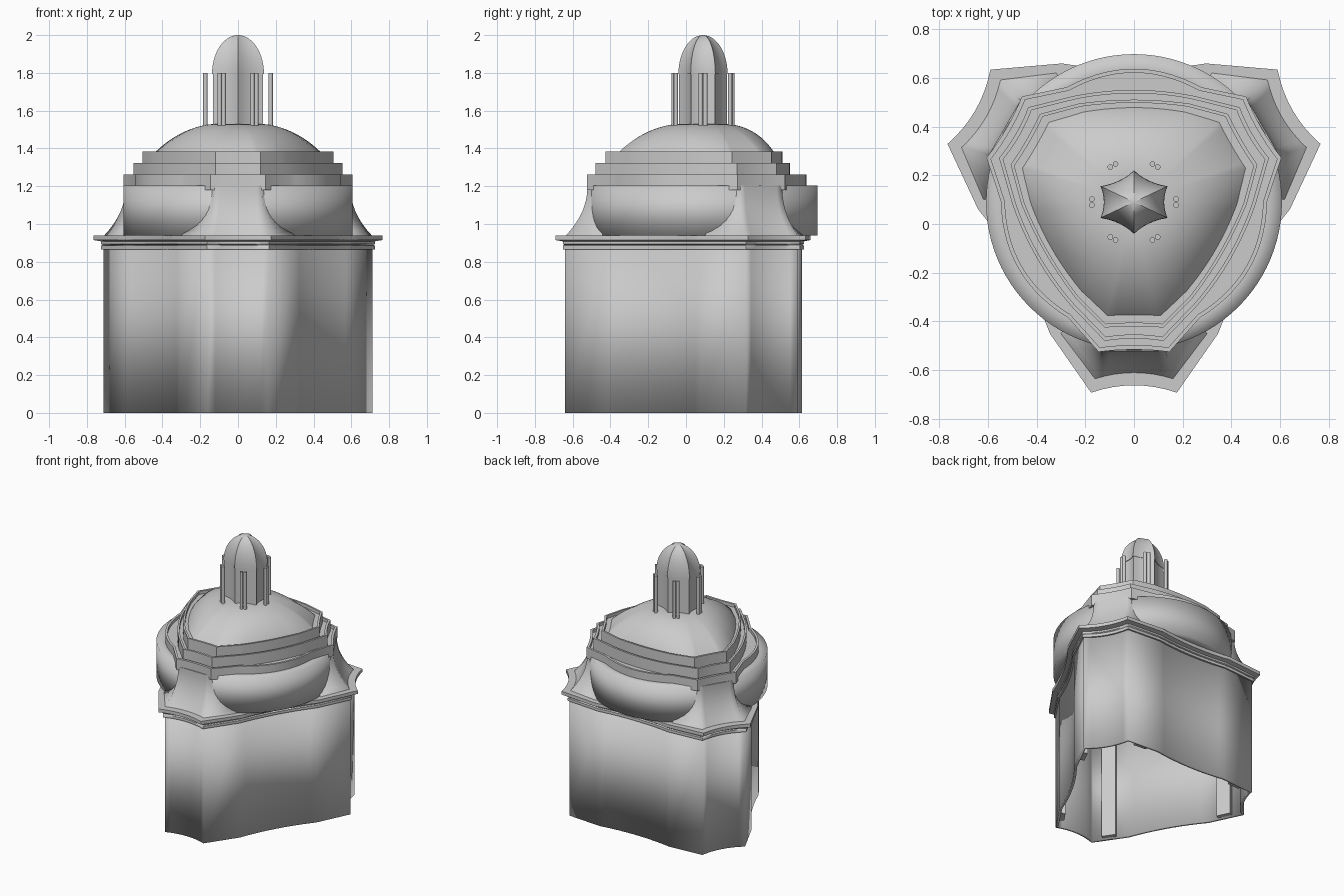
import bpy, math
from mathutils import Vector, Matrix

if "Cube" in bpy.data.objects:
    bpy.data.objects.remove(bpy.data.objects["Cube"], do_unlink=True)

CENTRE_Y = 0.09

stone = bpy.data.materials.new("pale grey stone")
stone.use_nodes = True
grey = (0.6, 0.6, 0.6, 1)
stone.diffuse_color = grey
stone.node_tree.nodes["Principled BSDF"].inputs["Base Color"].default_value = grey


def turn(p, degrees):
    return Matrix.Rotation(math.radians(degrees), 2) @ Vector(p)


def arc(a, mid, b, n):
    """Points of a shallow curve from a through mid to b, without b."""
    a, mid, b = Vector(a), Vector(mid), Vector(b)
    ctrl = 2 * mid - (a + b) / 2
    return [(1 - t) ** 2 * a + 2 * t * (1 - t) * ctrl + t * t * b
            for t in (i / n for i in range(n))]


def plan(tip_w, tip_r, kink_x, kink_y, lobe, sag=0.0):
    """Three-cornered outline: concave tips, angled flanks and curved sides."""
    pts = []
    for k in range(3):
        tip = arc((-tip_w, -tip_r), (0, sag - tip_r), (tip_w, -tip_r), 8)
        side = arc((kink_x, -kink_y), turn((0, -lobe), 60),
                   turn((-kink_x, -kink_y), 120), 14)
        third = tip + [Vector((tip_w, -tip_r))] + side + [turn((-kink_x, -kink_y), 120)]
        pts += [turn(p, 120 * k) for p in third]
    return pts


def circle(r, n):
    return [turn((0, -r), 360 * i / n) for i in range(n)]


def scaled(outline, s):
    return [p * s for p in outline]


def loft(name, rings, caps=True, angle=30):
    """Skin a stack of (outline, height) rings."""
    n = len(rings[0][0])
    verts = [(p.x, p.y, z) for outline, z in rings for p in outline]
    faces = [(r * n + i, r * n + (i + 1) % n, (r + 1) * n + (i + 1) % n, (r + 1) * n + i)
             for r in range(len(rings) - 1) for i in range(n)]
    if caps:
        faces += [tuple(reversed(range(n))), tuple(range(len(verts) - n, len(verts)))]
    me = bpy.data.meshes.new(name)
    me.from_pydata(verts, [], faces)
    me.materials.append(stone)
    me.shade_smooth()
    me.set_sharp_from_angle(angle=math.radians(angle))
    ob = bpy.data.objects.new(name, me)
    ob.location.y = CENTRE_Y
    bpy.context.collection.objects.link(ob)
    return ob


# Open-bottomed lower walls
body = plan(0.16, 0.73, 0.31, 0.51, 0.50, 0.03)
walls = loft("lower_walls", [(body, 0), (body, 0.87)], caps=False, angle=9)
shell = walls.modifiers.new("thickness", "SOLIDIFY")
shell.thickness = 0.02
shell.offset = -1

# Pilasters inside the angled flanks
for k in range(3):
    for side, label in ((-1, "right"), (1, "left")):
        along = Vector((0.15 * side, 0.22)).normalized()
        inward = Vector((-along.y * side, along.x * side))
        mid = Vector((0.235 * side, -0.62)) + inward * 0.015
        foot = [mid - along * 0.05, mid + along * 0.05,
                mid + along * 0.05 + inward * 0.035, mid - along * 0.05 + inward * 0.035]
        foot = [turn(p, 120 * k) for p in (foot if side > 0 else foot[::-1])]
        loft(f"inner_pilaster_{label}_{k + 1}", [(foot, 0.01), (foot, 0.87)])

# Cornice with two thin mouldings under a projecting slab
low = plan(0.165, 0.742, 0.318, 0.518, 0.515, 0.03)
neck = plan(0.162, 0.735, 0.312, 0.512, 0.505, 0.03)
slab = plan(0.176, 0.782, 0.345, 0.54, 0.545, 0.03)
loft("cornice", [(low, 0.865), (low, 0.885), (neck, 0.89), (low, 0.895), (low, 0.908),
                 (slab, 0.915), (slab, 0.94)], angle=50)

# Round drum, softly shaded over its rim
loft("drum", [(circle(0.547, 96), 0.94), (circle(0.607, 96), 0.94),
              (circle(0.607, 96), 1.205), (circle(0.547, 96), 1.205)], angle=100)


# Flared buttress roofs against the drum
def buttress_section(t):
    f = (1 - t) ** 2.2
    tip_w, tip_r = 0.13 + 0.03 * f, 0.612 + 0.113 * f
    root_x, root_y = 0.165 + 0.135 * f, 0.48 + 0.06 * f
    pts = arc((-tip_w, -tip_r), (0, 0.025 * f - tip_r), (tip_w, -tip_r), 8)
    pts += [Vector(p) for p in ((tip_w, -tip_r), (root_x, -root_y),
                                (0.1, -0.3), (-0.1, -0.3), (-root_x, -root_y))]
    return pts


for k, label in enumerate(("front", "back_left", "back_right")):
    steps = [i / 10 for i in range(11)]
    loft(label + "_buttress",
         [([turn(p, 120 * k) for p in buttress_section(t)], 0.94 + 0.265 * t) for t in steps],
         angle=80)

# Three stepped tiers, each a low wall with a narrow lip round a sunken floor
tiers = [("lower_step", (0.145, 0.615, 0.27, 0.475, 0.547, 0.01), 1.205),
         ("middle_step", (0.12, 0.57, 0.255, 0.43, 0.46, 0.01), 1.265),
         ("upper_step", (0.12, 0.515, 0.235, 0.40, 0.42, 0.005), 1.325)]
for name, sizes, z in tiers:
    outline = plan(*sizes)
    inner = scaled(outline, 0.97)
    loft(name, [(outline, z - 0.025), (outline, z + 0.058), (inner, z + 0.058),
                (inner, z + 0.035)])

# Main dome rising from inside the top step, easing from three-cornered to round
base = scaled(plan(*tiers[-1][1]), 0.965)
SPRING = math.radians(55)
rings = []
for i in range(15):
    a = SPRING * (1 - i / 14)
    s = 0.24 + 0.76 * math.sin(a) / math.sin(SPRING)
    height = (math.cos(a) - math.cos(SPRING)) / (1 - math.cos(SPRING))
    round_off = 0.9 * (i / 14)
    rings.append(([p.lerp(p.normalized() * 0.45, round_off) * s for p in base],
                  1.325 + 0.205 * height))
loft("main_dome", rings, angle=40)


# Six-sided lantern with hollowed sides, wider across than deep
def lantern_plan(scale):
    pts = []
    for k in range(6):
        a, b = turn((0, 0.13), 60 * k), turn((0, 0.13), 60 * k + 60)
        pts += arc(a, (a + b) * 0.45, b, 6)
    return [Vector((p.x * 1.22, p.y)) * scale for p in pts]


loft("lantern", [(lantern_plan(0.97), 1.515), (lantern_plan(0.97), 1.8)])
cap = []
for i in range(15):
    a = math.radians(90 * i / 14)
    cap.append((lantern_plan(max(math.cos(a), 0.01)), 1.795 + 0.205 * math.sin(a)))
loft("lantern_cap", cap, angle=28)

# Paired slender columns round the lantern
for k in range(6):
    for j, offset in enumerate((-0.0125, 0.0125)):
        spot = turn((0.173, offset), 60 * k)
        shaft = [p + spot for p in circle(0.0115, 12)]
        loft(f"lantern_column_{k + 1}_{'ab'[j]}", [(shaft, 1.515), (shaft, 1.8)], angle=40)
